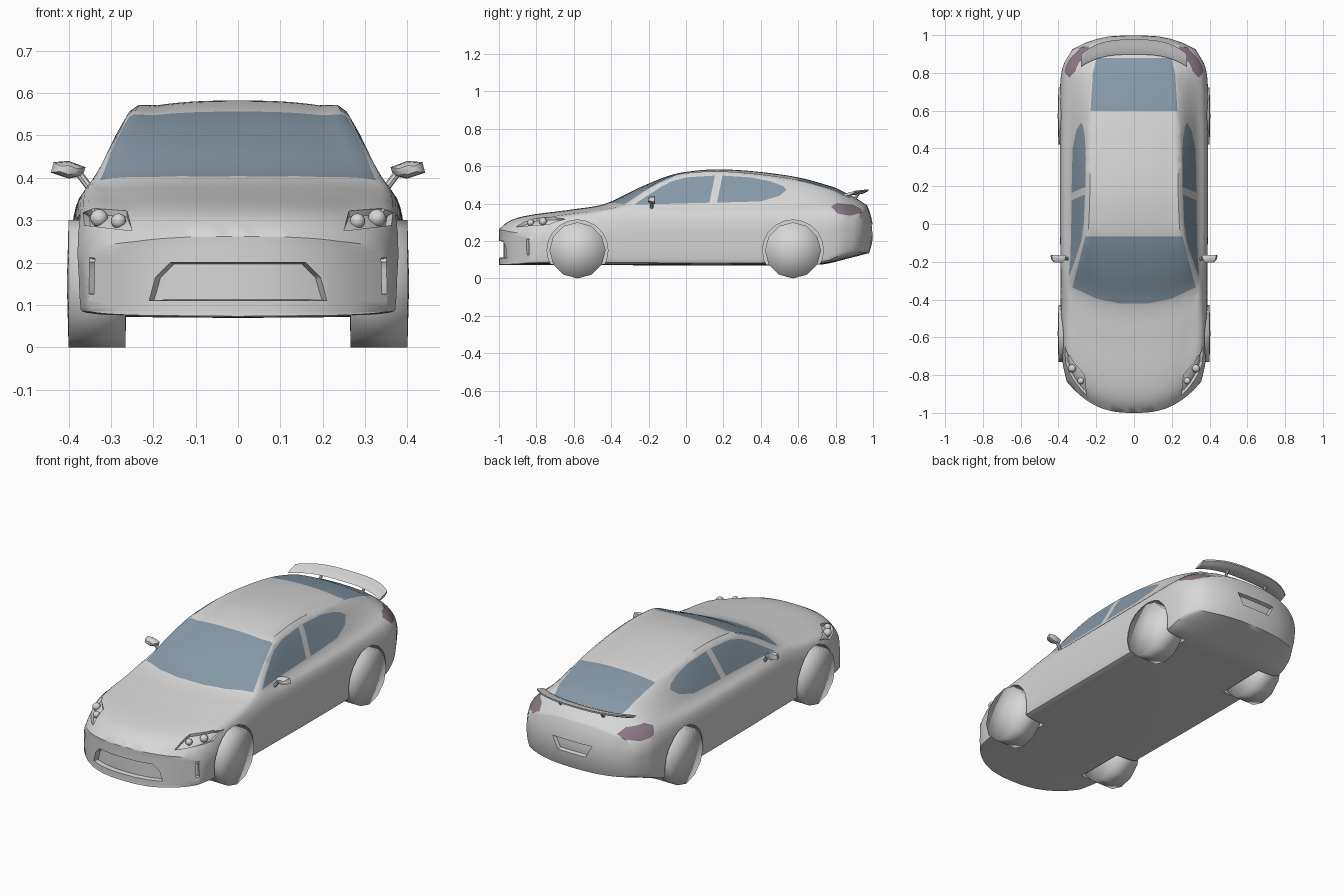
import bpy, bmesh, math
from mathutils import Vector
from mathutils.bvhtree import BVHTree

cube = bpy.data.objects.get("Cube")
if cube:
    bpy.data.objects.remove(cube, do_unlink=True)


def material(name, rgb):
    m = bpy.data.materials.new(name)
    m.use_nodes = True
    m.diffuse_color = (*rgb, 1)
    m.node_tree.nodes["Principled BSDF"].inputs["Base Color"].default_value = (*rgb, 1)
    return m


PAINT = material("silver paint", (0.68, 0.68, 0.68))
GLASS = material("blue glass", (0.24, 0.32, 0.39))
LAMP = material("tail lamp mauve", (0.26, 0.19, 0.24))


def interp(table, t):
    """Smooth curve through (position, value) pairs."""
    n = len(table)
    t = min(max(t, table[0][0]), table[-1][0])
    i = max(j for j in range(n - 1) if table[j][0] <= t)

    def slope(j):
        a, b = table[max(j - 1, 0)], table[min(j + 1, n - 1)]
        return (b[1] - a[1]) / (b[0] - a[0])
    (x0, y0), (x1, y1) = table[i], table[i + 1]
    d = x1 - x0
    u = (t - x0) / d
    return (y0 * (1 + 2 * u) * (1 - u) ** 2 + y1 * u * u * (3 - 2 * u)
            + slope(i) * d * u * (1 - u) ** 2 - slope(i + 1) * d * u * u * (1 - u))


def smooth(ob, angle=35):
    bpy.ops.object.select_all(action='DESELECT')
    ob.select_set(True)
    bpy.context.view_layer.objects.active = ob
    bpy.ops.object.shade_smooth_by_angle(angle=math.radians(angle))


def loft(name, rings, caps=True):
    """Skin a list of closed rings."""
    bm = bmesh.new()
    vs = [[bm.verts.new(p) for p in r] for r in rings]
    n = len(rings[0])
    for a, b in zip(vs, vs[1:]):
        for i in range(n):
            j = (i + 1) % n
            bm.faces.new((a[i], a[j], b[j], b[i]))
    if caps:
        bm.faces.new(vs[0])
        bm.faces.new(vs[-1])
    bmesh.ops.remove_doubles(bm, verts=bm.verts, dist=1e-5)
    bmesh.ops.recalc_face_normals(bm, faces=bm.faces)
    me = bpy.data.meshes.new(name)
    bm.to_mesh(me)
    bm.free()
    ob = bpy.data.objects.new(name, me)
    bpy.context.collection.objects.link(ob)
    me.materials.append(PAINT)
    return ob


def cylinder(name, loc, radius, depth, sides, rot=(0, math.pi / 2, 0), fill='NGON'):
    bpy.ops.mesh.primitive_cylinder_add(vertices=sides, radius=radius, depth=depth,
                                        location=loc, rotation=rot, end_fill_type=fill)
    ob = bpy.context.object
    ob.name = name
    return ob


def rod(name, a, b, radius):
    a, b = Vector(a), Vector(b)
    rot = (b - a).to_track_quat('Z', 'Y').to_euler()
    ob = cylinder(name, (a + b) / 2, radius, (b - a).length, 8, rot)
    ob.data.materials.append(PAINT)
    smooth(ob)


# Body profiles along the length
top = [(-1, .262), (-.95, .305), (-.85, .336), (-.6, .37), (-.43, .4), (-.25, .485), (-.08, .553),
       (.05, .576), (.17, .583), (.35, .574), (.6, .54), (.8, .485), (.9, .45), (.95, .428), (1, .39)]
drop = [(-1, .012), (-.43, .008), (-.08, .016), (.1, .025), (.5, .028), (.8, .02), (1, .015)]
belt = [(-1, .24), (-.95, .282), (-.85, .323), (-.6, .355), (-.42, .383), (-.2, .395),
        (.5, .4), (.8, .405), (.9, .4), (1, .355)]
width = [(-1, .355), (-.93, .375), (-.8, .387), (-.5, .387), (0, .39), (.7, .39),
         (.85, .382), (.93, .365), (1, .325)]
belt_width = [(-1, .31), (-.85, .345), (-.42, .352), (-.2, .337), (.5, .33), (.8, .312), (1, .27)]
roof_width = [(-1, .24), (-.6, .295), (-.43, .322), (-.25, .295), (-.08, .267), (.1, .257),
              (.4, .25), (.6, .24), (.9, .212), (1, .2)]
floor = [(-1, .073), (.7, .073), (.85, .1), (1, .135)]
sweep = [(-1, .21), (-.7, .17), (-.42, .14), (-.08, .035), (.1, 0), (.7, 0), (.9, -.07), (1, -.12)]


def body_ring(s, k=1):
    zt, dr, zl, w, wb, wr, zb, c = [interp(t, s) for t in
                                    (top, drop, belt, width, belt_width, roof_width, floor, sweep)]
    h, zr = zl - zb, zt - dr
    xs = [0, .6 * w, .93 * w, .985 * w, w, w, wb + .72 * (w - wb), wb, wr, .75 * wr, .4 * wr, 0]
    zs = [zb, zb + .002, zb + .008, zb + .12 * h, zb + .45 * h, zb + .66 * h, zb + .86 * h, zl,
          zr, zr + .55 * dr, zr + .9 * dr, zt]
    half = []
    for i in range(34):
        x = max(0, interp(list(enumerate(xs)), i / 3)) * k
        z = interp(list(enumerate(zs)), i / 3)
        tuck = 1.6 * (z - .25) ** 2 * max(0, (s - .8) / .2)
        half.append((x, s + c * (x / .39) ** 2.6 - tuck, z))
    return half + [(-x, y, z) for x, y, z in half[-2:0:-1]]


inner = [0, .2, .4, .6, .8]
rings = [body_ring(-1, k) for k in inner]
rings += [body_ring(-1 + i / 30) for i in range(61)]
rings += [body_ring(1, k) for k in inner[::-1]]
body = loft("car_body", rings, caps=False)

# Wheel wells and wheels
for end, y in (("front", -.58), ("rear", .572)):
    for side, sx in (("left", 1), ("right", -1)):
        cutter = cylinder("well_cutter", (sx * .4, y, .15), .163, .3, 20)
        cutter.hide_render = True
        mod = body.modifiers.new("well", 'BOOLEAN')
        mod.operation = 'DIFFERENCE'
        mod.object = cutter
        bpy.context.view_layer.objects.active = body
        bpy.ops.object.modifier_apply(modifier=mod.name)
        bpy.data.objects.remove(cutter, do_unlink=True)
        wheel = cylinder(f"{end}_{side}_wheel", (sx * .333, y, .15), .15, .134, 12, fill='TRIFAN')
        for v in wheel.data.vertices:
            if v.co.xy.length < .01:
                v.co.z *= 1.06
        wheel.data.materials.append(PAINT)
        wheel.data.polygons.foreach_set("use_smooth", [True] * len(wheel.data.polygons))

body.data.materials.clear()
for m in (PAINT, GLASS, LAMP):
    body.data.materials.append(m)
bm = bmesh.new()
bm.from_mesh(body.data)
skin = BVHTree.FromBMesh(bm)


def region(pts, a, b, test, mat=0, depth=0):
    """Cut a convex outline, seen along one axis, into the body; colour or sink it."""
    lo = [min(p[i] for p in pts) for i in (0, 1)]
    hi = [max(p[i] for p in pts) for i in (0, 1)]
    edges = list(zip(pts, pts[1:] + pts[:1]))

    def near(f):
        return all(min(v.co[ax] for v in f.verts) <= hi[i] and max(v.co[ax] for v in f.verts) >= lo[i]
                   for i, ax in enumerate((a, b)))

    def inside(f):
        c = f.calc_center_median()
        signs = [(q[0] - p[0]) * (c[b] - p[1]) - (q[1] - p[1]) * (c[a] - p[0]) > 0 for p, q in edges]
        return all(signs) or not any(signs)

    for p, q in edges:
        faces = [f for f in bm.faces if near(f) and test(f.normal, f.calc_center_median())]
        geom = set(faces)
        for f in faces:
            geom.update(f.verts, f.edges)
        co, no = Vector(), Vector()
        co[a], co[b] = p
        no[a], no[b] = q[1] - p[1], p[0] - q[0]
        bmesh.ops.bisect_plane(bm, geom=list(geom), dist=1e-5, plane_co=co, plane_no=no.normalized())
        bm.normal_update()
    faces = [f for f in bm.faces if near(f) and test(f.normal, f.calc_center_median()) and inside(f)]
    for f in faces:
        f.material_index = mat
    if depth and faces:
        bmesh.ops.inset_region(bm, faces=faces, thickness=.003, depth=-depth)
        bm.normal_update()


def both(pts):
    return pts + [(-x, v) for x, v in pts[::-1]]


# Windscreen and rear window
region(both([(.257, -.067), (.326, -.335), (.2, -.395), (.08, -.42)]), 0, 1,
       lambda n, c: n.z > .3 and c.z > .37, 1)
region(both([(.23, .597), (.218, .8), (.197, .88)]), 0, 1, lambda n, c: n.z > .3 and c.z > .4, 1)

# Side windows and tail lamps
door_glass = [(-.28, .394), (-.13, .492), (-.08, .518), (0, .54), (.155, .55), (.125, .405)]
quarter_glass = [(.165, .405), (.195, .55), (.35, .54), (.45, .519), (.52, .494), (.537, .473),
                 (.5, .442), (.4, .412)]
tail_lamp = [(.775, .385), (.81, .403), (.89, .395), (.94, .37), (.935, .35), (.88, .335), (.81, .347)]
for pts, mat in ((door_glass, 1), (quarter_glass, 1), (tail_lamp, 2)):
    for sx in (1, -1):
        region(pts, 1, 2, lambda n, c: n.x * sx > .2 and c.x * sx > .2, mat)

# Grille, plate recess, headlamp pockets and bumper vents
region(both([(.21, .11), (.195, .165), (.16, .2)]), 0, 2, lambda n, c: n.y < -.3 and c.y < -.8, 0, .025)
region(both([(.085, .225), (.12, .29)]), 0, 2, lambda n, c: n.y > .3 and c.y > .85, 0, .02)
for side, sx in (("left", 1), ("right", -1)):
    for pts, depth in (([(.25, .275), (.262, .322), (.34, .328), (.366, .318), (.362, .288)], .014),
                       ([(.338, .21), (.35, .212), (.352, .125), (.34, .125)], .02)):
        region([(sx * x, z) for x, z in pts], 0, 2, lambda n, c: n.y < -.1 and c.y < -.6, 0, depth)
    for part, x, z, r in (("inner", .282, .3, .018), ("outer", .328, .307, .021)):
        hit = skin.ray_cast(Vector((sx * x, -2, z)), Vector((0, 1, 0)))[0]
        bpy.ops.mesh.primitive_uv_sphere_add(segments=16, ring_count=8, radius=r,
                                             location=hit + Vector((0, .012, -.002)))
        bulb = bpy.context.object
        bulb.name = f"{side}_{part}_headlamp"
        bulb.data.materials.append(PAINT)
        smooth(bulb)
bm.to_mesh(body.data)
bm.free()
smooth(body)

# Rear wing on two posts
wing = []
for i in range(17):
    u = i / 8 - 1
    y, z = .937 - .07 * abs(u) ** 3, .456 - .008 * u ** 4
    chord = .04 - .006 * u ** 4
    wing.append([(u * .28, y + chord * a, z + h) for a, h in
                 ((-1, -.005), (-.3, .008), (.4, .013), (1, .02), (1, .012), (.3, -.002), (-.4, -.008))])
smooth(loft("rear_wing", wing))

# Wing posts and door mirrors
outline = [(.36, .425), (.4, .44), (.435, .437), (.442, .412), (.4, .398), (.367, .404)]
for side, sx in (("left", 1), ("right", -1)):
    rod(f"{side}_wing_post", (sx * .13, .9, .42), (sx * .13, .925, .458), .008)
    shell = [[(sx * (.4 + (x - .4) * k), y, .418 + (z - .418) * k) for x, z in outline]
             for y, k in ((-.203, .5), (-.19, .88), (-.168, 1), (-.165, .9))]
    smooth(loft(f"{side}_mirror", shell), 50)
    rod(f"{side}_mirror_stalk", (sx * .375, -.18, .41), (sx * .345, -.185, .37), .009)
